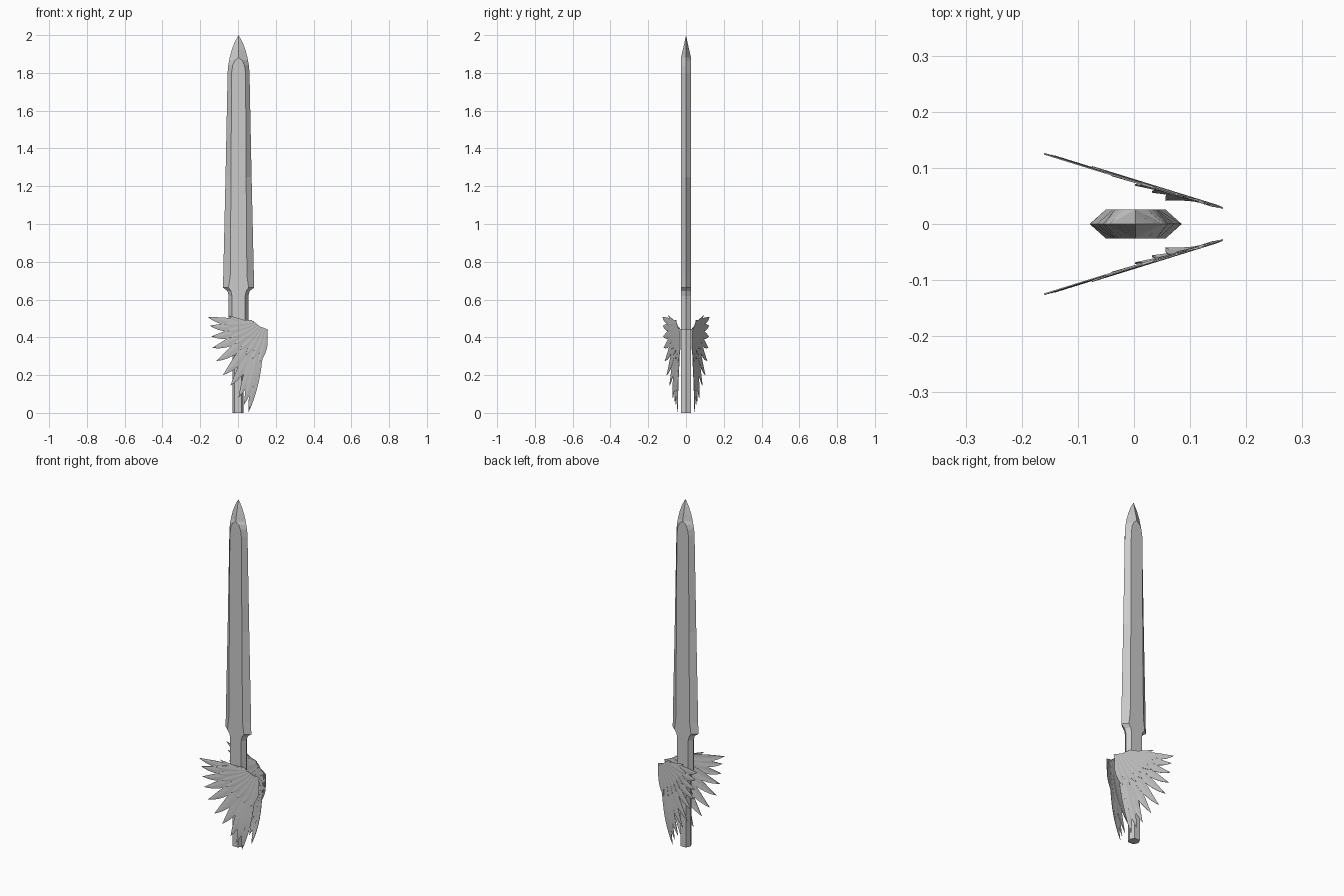
import bpy, bmesh, math
from mathutils import Vector

if "Cube" in bpy.data.objects:
    bpy.data.objects.remove(bpy.data.objects["Cube"])


def material(name, value):
    m = bpy.data.materials.new(name)
    m.diffuse_color = (value, value, value, 1)
    m.use_nodes = True
    m.node_tree.nodes["Principled BSDF"].inputs["Base Color"].default_value = m.diffuse_color
    return m


steel = material("pale grey", 0.6)


def make_object(name, bm):
    mesh = bpy.data.meshes.new(name)
    bmesh.ops.recalc_face_normals(bm, faces=bm.faces[:])
    bm.to_mesh(mesh)
    bm.free()
    mesh.materials.append(steel)
    ob = bpy.data.objects.new(name, mesh)
    bpy.context.collection.objects.link(ob)
    return ob


def loft(name, stations, cx=0.0):
    """Stations: z, half width, half width of the flat, half thickness."""
    bm = bmesh.new()
    rings = []
    for z, w, f, t in stations:
        pts = [(w, 0), (f, t), (0, t), (-f, t), (-w, 0), (-f, -t), (0, -t), (f, -t)]
        rings.append([bm.verts.new((cx + x, y, z)) for x, y in pts])
    for a, b in zip(rings, rings[1:]):
        for i in range(8):
            j = (i + 1) % 8
            bm.faces.new((a[i], a[j], b[j], b[i]))
    bm.faces.new(rings[0])
    bm.faces.new(rings[-1])
    bmesh.ops.remove_doubles(bm, verts=bm.verts[:], dist=0.0004)
    return make_object(name, bm)


# Blade with narrow neck, bevelled edges and an arched end to the flat
loft("blade", [
    (0.44, 0.052, 0.035, 0.026), (0.62, 0.052, 0.035, 0.026),
    (0.645, 0.059, 0.040, 0.026), (0.663, 0.082, 0.053, 0.026),
    (0.73, 0.081, 0.044, 0.026), (1.25, 0.069, 0.040, 0.026),
    (1.80, 0.058, 0.037, 0.026), (1.84, 0.055, 0.031, 0.026),
    (1.865, 0.050, 0.020, 0.026), (1.882, 0.047, 0.0, 0.026),
    (1.92, 0.037, 0.0, 0.0175), (1.96, 0.022, 0.0, 0.0085),
    (2.0, 0.0, 0.0, 0.0)], 0.003)

# Handle
loft("handle", [(0.0, 0.029, 0.018, 0.026), (0.45, 0.029, 0.018, 0.026)])


def wing_y(x, z):
    """Slanted wing surface whose lowest tips curl inward."""
    return -(0.075 - 0.31 * x - 0.016 * max(0, (0.2 - z) / 0.2) ** 2)


def feather(bm, base, tip, width, bow, layer):
    """Tapered strip along a drooping arc from base to tip."""
    a, c = Vector(base), Vector(tip)
    d = c - a
    side = Vector((d.y, -d.x)).normalized()
    b = (a + c) / 2 + d * 0.1 + side * bow
    n = 12
    rows = []
    for i in range(n + 1):
        t = i / n
        p = a * (1 - t) ** 2 + b * 2 * t * (1 - t) + c * t * t
        tan = ((b - a) * (1 - t) + (c - b) * t).normalized()
        nrm = Vector((tan.y, -tan.x))
        w = width * (0.45 + 0.55 * min(1, t / 0.4))
        if t > 0.5:
            w *= max(0.0, 1 - ((t - 0.5) / 0.5) ** 1.8)
        row = []
        for k in (1, 0, -1):
            q = p + nrm * w * k
            lift = 0.0012 * (k == 0)
            row.append(bm.verts.new((q.x, wing_y(q.x, q.y) - layer - lift, q.y)))
        rows.append(row)
    for r, s in zip(rows, rows[1:]):
        for k in range(2):
            bm.faces.new((r[k], r[k + 1], s[k + 1], s[k]))


# Wing feathers: tip x, tip z, half width, bow
bm = bmesh.new()
tips = [(-0.16, 0.508, 0.019, -0.025), (-0.148, 0.462, 0.022, -0.03),
        (-0.142, 0.405, 0.023, -0.032), (-0.135, 0.345, 0.024, -0.034),
        (-0.115, 0.275, 0.025, -0.035), (-0.08, 0.20, 0.027, -0.037),
        (-0.04, 0.145, 0.027, -0.034), (0.002, 0.08, 0.027, -0.028),
        (0.032, 0.045, 0.025, -0.018), (0.056, 0.005, 0.023, -0.008),
        (0.075, 0.12, 0.020, -0.004), (0.11, 0.265, 0.017, 0.0)]
for i, (x, z, w, bow) in enumerate(tips):
    s = i / (len(tips) - 1)
    feather(bm, (0.075 + 0.068 * s, 0.482 - 0.048 * s), (x, z), w, -abs(bow), 0.0006 * (i % 3))

# Short covert feathers over the wing root
for i in range(8):
    s = i / 7
    ang = math.radians(182 + 75 * s)
    base = (0.085 + 0.063 * s, 0.478 - 0.044 * s)
    tip = (base[0] + 0.16 * math.cos(ang), base[1] + 0.17 * math.sin(ang))
    feather(bm, base, tip, 0.018, -0.012, 0.003)

# Leading edge of the wing
feather(bm, (0.157, 0.435), (-0.05, 0.515), 0.014, -0.012, 0.002)

wings = make_object("wing_guards", bm)
thick = wings.modifiers.new("thickness", 'SOLIDIFY')
thick.thickness = 0.002
thick.offset = 0
mirror = wings.modifiers.new("mirror", 'MIRROR')
mirror.use_axis = (False, True, False)
